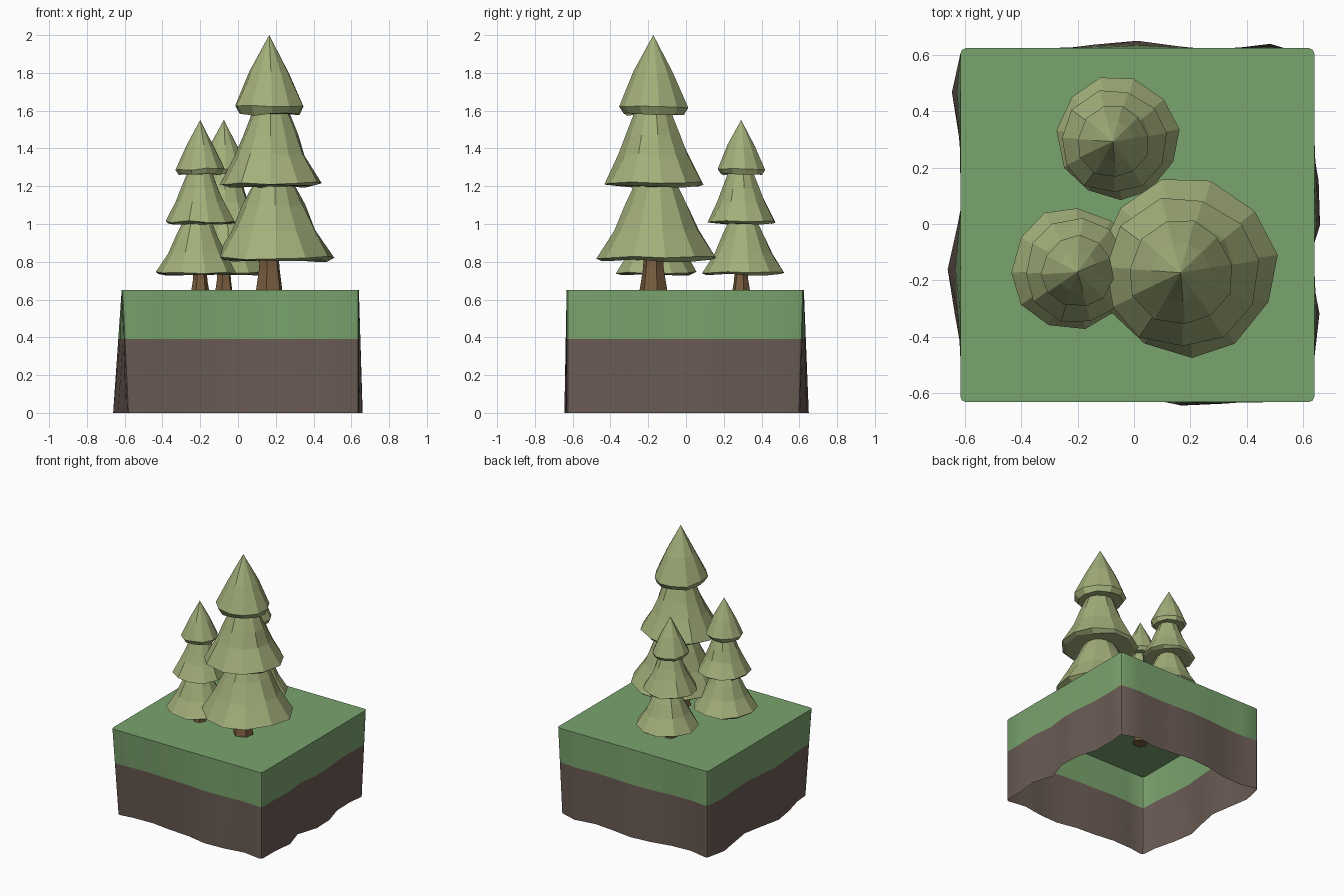
import bpy, bmesh, math, random

if "Cube" in bpy.data.objects:
    bpy.data.objects.remove(bpy.data.objects["Cube"])

rng = random.Random(4)


def material(name, rgb):
    m = bpy.data.materials.new(name)
    m.diffuse_color = (*rgb, 1)
    m.use_nodes = True
    m.node_tree.nodes["Principled BSDF"].inputs["Base Color"].default_value = m.diffuse_color
    return m


GRASS = material("grass_green", (0.195, 0.366, 0.156))
DIRT = material("dirt_brown", (0.145, 0.105, 0.09))
LEAF = material("leaf_olive", (0.365, 0.43, 0.195))
BARK = material("bark_brown", (0.19, 0.11, 0.05))


def add_object(name, bm, mat, smooth=False):
    bmesh.ops.recalc_face_normals(bm, faces=bm.faces)
    me = bpy.data.meshes.new(name)
    bm.to_mesh(me)
    bm.free()
    me.materials.append(mat)
    ob = bpy.data.objects.new(name, me)
    bpy.context.collection.objects.link(ob)
    if smooth:
        bpy.context.view_layer.objects.active = ob
        ob.select_set(True)
        bpy.ops.object.shade_smooth_by_angle(angle=math.radians(30))
        ob.select_set(False)
    return ob


def bridge(bm, a, b):
    n = len(a)
    for i in range(n):
        bm.faces.new((a[i], a[(i + 1) % n], b[(i + 1) % n], b[i]))


# Block: open-bottomed shell whose walls wander in and out towards the bottom
HALF, CX, CY = 0.628, 0.012, -0.004
WAVES = [  # outward push at the bottom: front, right, back, left
    [-0.03, -0.045, -0.05, -0.03, -0.02, 0.012, 0.005, -0.02],
    [0.0, 0.0, 0.018, -0.03, 0.02, 0.015, -0.03, -0.035],
    [-0.02, 0.015, -0.01, 0.005, 0.026, 0.012, -0.02, -0.03],
    [0.0, 0.03, 0.005, -0.02, 0.01, 0.045, 0.02, -0.02],
]


def block_ring(bm, z, amount):
    ring = []
    for side, wave in enumerate(WAVES):
        c, s = math.cos(side * math.pi / 2), math.sin(side * math.pi / 2)
        for k, w in enumerate(wave):
            out = HALF + w * amount
            along = HALF * (k / 4 - 1)
            spots = [(along, -out)]
            if k == 0:  # slightly rounded corner
                spots = [(-out, -out + 0.02), (-out + 0.006, -out + 0.006), (-out + 0.02, -out)]
            for x, y in spots:
                ring.append(bm.verts.new((CX + x * c - y * s, CY + x * s + y * c, z)))
    return ring


bm = bmesh.new()
bridge(bm, block_ring(bm, 0.0, 1), block_ring(bm, 0.39, 0.4))
add_object("dirt_wall", bm, DIRT, True)

bm = bmesh.new()
top = block_ring(bm, 0.65, 0)
bridge(bm, block_ring(bm, 0.39, 0.4), top)
bm.faces.new(top)
add_object("grass_layer", bm, GRASS, True)


# Lathe with uneven rings; a zero radius closes to a point
def lathe(bm, profile, sides, dx=0, dy=0, jitter=0.0):
    prev = None
    wobble = [rng.uniform(-0.5, 0.5) for _ in range(sides)]
    for z, r in profile:
        if r == 0:
            tip = bm.verts.new((dx, dy, z))
            for i in range(sides):
                bm.faces.new((prev[i], prev[(i + 1) % sides], tip))
            return
        ring = []
        for i in range(sides):
            a = (i + 0.3 + wobble[i] * jitter * 6) / sides * math.tau
            q = r * (1 + rng.uniform(-1, 1) * jitter)
            ring.append(bm.verts.new((dx + q * math.cos(a), dy + q * math.sin(a),
                                      z + rng.uniform(-1, 1) * jitter * 0.25)))
        if prev:
            bridge(bm, prev, ring)
        else:
            bm.faces.new(ring)
        prev = ring
    bm.faces.new(prev)


# Tree foliage: three flared tiers (heights measured from the buried trunk base)
TIERS = [
    ([(0.235, 0.29), (0.25, 0.318), (0.40, 0.228), (0.53, 0.165), (0.63, 0.12)], 0.022, 0.018),
    ([(0.63, 0.24), (0.645, 0.268), (0.80, 0.185), (0.90, 0.145), (1.02, 0.098)], 0.008, 0.0),
    ([(1.01, 0.162), (1.05, 0.186), (1.23, 0.105), (1.43, 0)], 0.0, 0.0),
]
bm = bmesh.new()
for profile, dx, dy in TIERS:
    lathe(bm, profile, 11, dx, dy, 0.035)
foliage = add_object("large_tree_foliage", bm, LEAF)

# Trunk: six-sided taper, pushed through the grass
bm = bmesh.new()
lathe(bm, [(0, 0.083), (0.09, 0.072), (0.20, 0.056), (0.35, 0.05)], 6, jitter=0.02)
trunk = add_object("large_tree_trunk", bm, BARK)


def place(ob, x, y, scale, turn):
    ob.location = (x, y, 0.57)
    ob.scale = (scale,) * 3
    ob.rotation_euler.z = turn


# Two smaller copies of the large tree
for name, x, y, scale, turn in [("back_tree", -0.075, 0.292, 0.686, 0.0),
                                ("left_tree", -0.2, -0.17, 0.686, 1.9)]:
    for part, label in ((foliage, "foliage"), (trunk, "trunk")):
        copy = part.copy()
        copy.name = f"{name}_{label}"
        bpy.context.collection.objects.link(copy)
        place(copy, x, y, scale, turn)
for part in (foliage, trunk):
    place(part, 0.165, -0.173, 1, 0)
